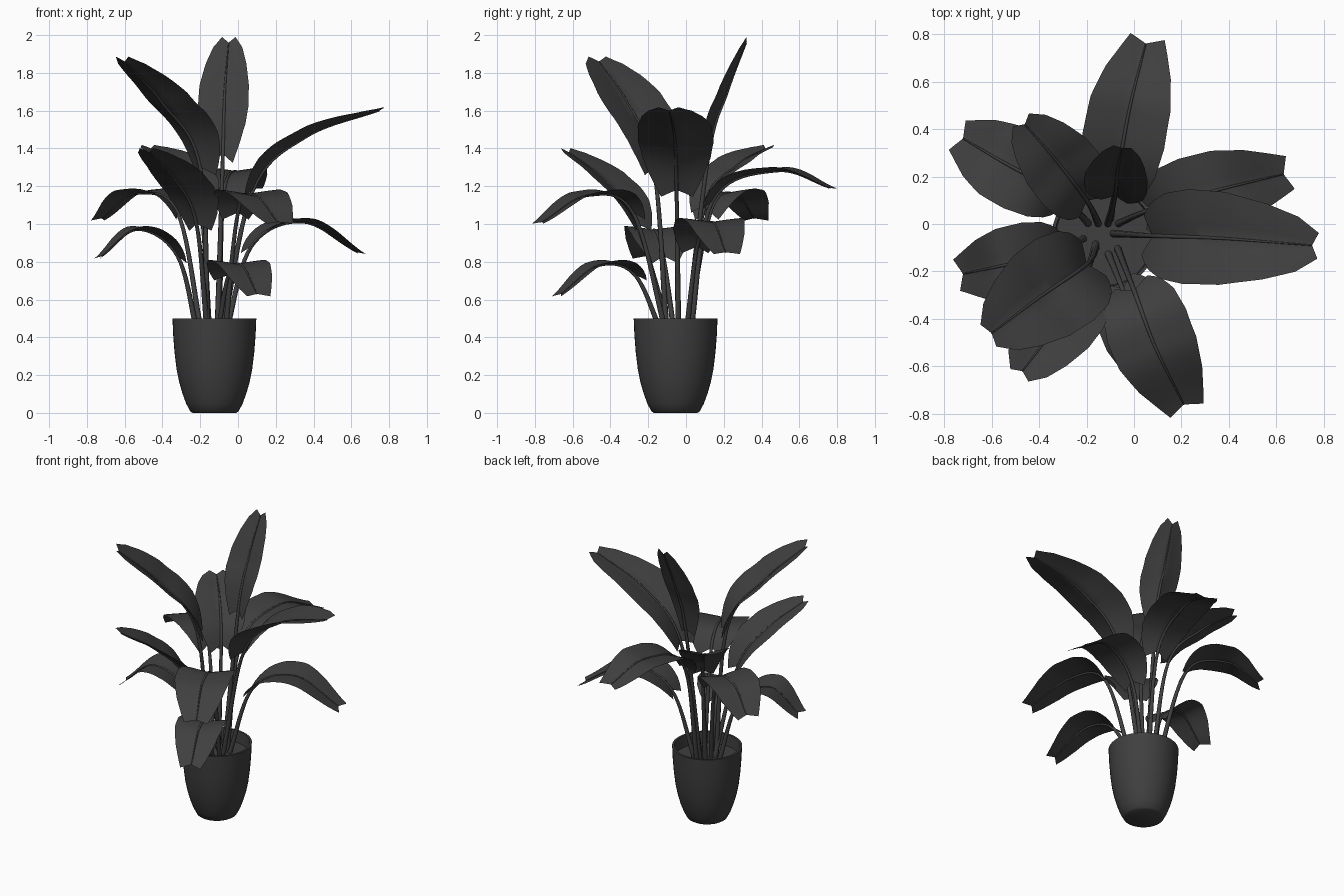
import bpy
import bmesh
import math
from mathutils import Vector

if "Cube" in bpy.data.objects:
    bpy.data.objects.remove(bpy.data.objects["Cube"], do_unlink=True)

POT_CENTRE = Vector((-0.125, -0.055, 0))
SOIL_Z = 0.42


def make_material(name, colour):
    material = bpy.data.materials.new(name)
    material.use_nodes = True
    material.diffuse_color = colour
    shader = next(n for n in material.node_tree.nodes if n.type == "BSDF_PRINCIPLED")
    shader.inputs["Base Color"].default_value = colour
    shader.inputs["Roughness"].default_value = 0.8
    return material


charcoal = make_material("charcoal", (0.05, 0.05, 0.05, 1))


def finish(name, bm, angle=35):
    """Turn a bmesh into a smooth shaded object."""
    mesh = bpy.data.meshes.new(name)
    bm.to_mesh(mesh)
    bm.free()
    mesh.materials.append(charcoal)
    obj = bpy.data.objects.new(name, mesh)
    bpy.context.collection.objects.link(obj)
    bpy.ops.object.select_all(action="DESELECT")
    obj.select_set(True)
    bpy.context.view_layer.objects.active = obj
    bpy.ops.object.shade_smooth_by_angle(angle=math.radians(angle))
    return obj


def bridge_rows(bm, rows, closed=False):
    """Fill quads between successive rows of vertices."""
    for a, b in zip(rows, rows[1:]):
        count = len(a)
        for i in range(count if closed else count - 1):
            j = (i + 1) % count
            bm.faces.new((a[i], a[j], b[j], b[i]))


def ring(bm, centre, u, v, radius, sides):
    angles = [2 * math.pi * i / sides for i in range(sides)]
    return [bm.verts.new(centre + radius * (u * math.cos(a) + v * math.sin(a)))
            for a in angles]


def lathe(name, profile, sides=48):
    bm = bmesh.new()
    rows = [ring(bm, POT_CENTRE + Vector((0, 0, z)), Vector((1, 0, 0)),
                 Vector((0, 1, 0)), r, sides) for r, z in profile]
    bridge_rows(bm, rows, closed=True)
    bm.faces.new(rows[0][::-1])
    bm.faces.new(rows[-1])
    return finish(name, bm)


def spline(points, t):
    """Catmull-Rom curve through the points; t runs from 0 to len - 1."""
    i = min(int(t), len(points) - 2)
    f = t - i
    b, c = points[i], points[i + 1]
    a = points[i - 1] if i > 0 else 2 * b - c
    d = points[i + 2] if i + 2 < len(points) else 2 * c - b
    return 0.5 * (2 * b + (c - a) * f + (2 * a - 5 * b + 4 * c - d) * f ** 2
                  + (3 * b - a - 3 * c + d) * f ** 3)


def interpolate(table, t):
    for (t0, v0), (t1, v1) in zip(table, table[1:]):
        if t <= t1:
            return v0 + (v1 - v0) * (t - t0) / (t1 - t0)
    return table[-1][1]


def make_stalk(name, path, side):
    """Tapered tube that serves as stem and midrib."""
    bm = bmesh.new()
    rows = []
    steps = 30
    for k in range(steps + 1):
        t = 3 * k / steps
        centre = spline(path, t)
        tangent = (spline(path, min(t + 0.02, 3)) - spline(path, max(t - 0.02, 0))).normalized()
        radius = interpolate([(0, 0.016), (1, 0.010), (3, 0.003)], t)
        rows.append(ring(bm, centre, side, side.cross(tangent), radius, 8))
    bridge_rows(bm, rows, closed=True)
    bm.faces.new(rows[0])
    bm.faces.new(rows[-1][::-1])
    bmesh.ops.recalc_face_normals(bm, faces=bm.faces)
    finish(name, bm, 60)


def make_blade(name, path, side, half_width):
    """Leaf folded up along the midrib, with back lobes and a notched tip."""
    drooping = path[3].z < path[2].z
    fold = 0.22 if drooping else 0.42
    tip = 0.42 if drooping else 0.27
    outline = [(0, 0.42), (0.08, 0.68), (0.2, 0.9), (0.35, 1), (0.55, 0.98),
               (0.75, 0.8), (0.9, 0.58), (1, tip)]
    bm = bmesh.new()
    rows = []
    steps, half = 20, 4
    for k in range(steps + 1):
        s = k / steps
        t = 1 + 2 * s
        centre = spline(path, t)
        tangent = (spline(path, min(t + 0.02, 3)) - spline(path, t - 0.02)).normalized()
        up = side.cross(tangent)
        width = half_width * interpolate(outline, s)
        sweep = -0.05 + 0.08 * s
        row = []
        for i in range(-half, half + 1):
            u = i / half
            lift = fold * (1 - 0.5 * s) * (abs(u) - 0.25 * u * u) * width
            row.append(bm.verts.new(centre + side * u * width + up * lift
                                    + tangent * sweep * abs(u)))
        rows.append(row)
    bridge_rows(bm, rows)
    finish(name, bm)


# Pot with a rounded foot and a thin wall, and the soil inside
lathe("pot", [(0.115, 0), (0.128, 0.008), (0.15, 0.05), (0.17, 0.105), (0.187, 0.165),
              (0.2, 0.23), (0.211, 0.32), (0.218, 0.41), (0.222, 0.5),
              (0.208, 0.5), (0.203, 0.4)])
lathe("soil", [(0.204, SOIL_Z - 0.01), (0.204, SOIL_Z)])

# Leaves: half width, stem foot, blade start, blade middle, tip
LEAVES = {
    "top_leaf": (0.135, (-0.11, 0), (-0.08, 0.12, 1.37), (-0.07, 0.22, 1.7), (-0.05, 0.32, 1.96)),
    "back_leaf": (0.175, (-0.1, 0.02), (-0.08, 0.14, 1.12), (-0.02, 0.48, 1.28), (0.05, 0.76, 1.19)),
    "back_right_low_leaf": (0.17, (-0.19, 0), (-0.32, 0.13, 1.06), (-0.55, 0.26, 1.16), (-0.72, 0.36, 1.03)),
    "back_right_high_leaf": (0.16, (-0.15, 0), (-0.2, 0.1, 1.1), (-0.33, 0.27, 1.31), (-0.46, 0.42, 1.4)),
    "right_low_leaf": (0.16, (-0.21, -0.06), (-0.32, -0.12, 0.83), (-0.53, -0.17, 0.97), (-0.72, -0.21, 0.83)),
    "front_right_high_leaf": (0.21, (-0.16, -0.1), (-0.2, -0.17, 1.3), (-0.4, -0.31, 1.64), (-0.6, -0.46, 1.86)),
    "front_right_low_leaf": (0.17, (-0.16, -0.08), (-0.22, -0.26, 1), (-0.33, -0.43, 1.23), (-0.47, -0.62, 1.38)),
    "front_high_leaf": (0.18, (-0.07, -0.1), (0, -0.28, 1.06), (0.09, -0.52, 1.15), (0.21, -0.76, 1.01)),
    "front_low_leaf": (0.155, (-0.11, -0.12), (-0.05, -0.27, 0.73), (0.02, -0.46, 0.78), (0.1, -0.66, 0.63)),
    "left_high_leaf": (0.2, (-0.09, -0.04), (0.08, -0.05, 1.18), (0.36, -0.06, 1.46), (0.75, -0.09, 1.6)),
    "left_low_leaf": (0.17, (-0.07, 0), (0.07, 0.06, 0.88), (0.34, 0.14, 1.01), (0.63, 0.21, 0.85)),
}

for leaf, (half_width, foot, start, middle, end) in LEAVES.items():
    path = [Vector((*foot, SOIL_Z - 0.02)), Vector(start), Vector(middle), Vector(end)]
    heading = path[3] - path[1]
    side = Vector((heading.y, -heading.x, 0)).normalized()
    make_stalk(leaf + "_stem", path, side)
    make_blade(leaf + "_blade", path, side, half_width)
